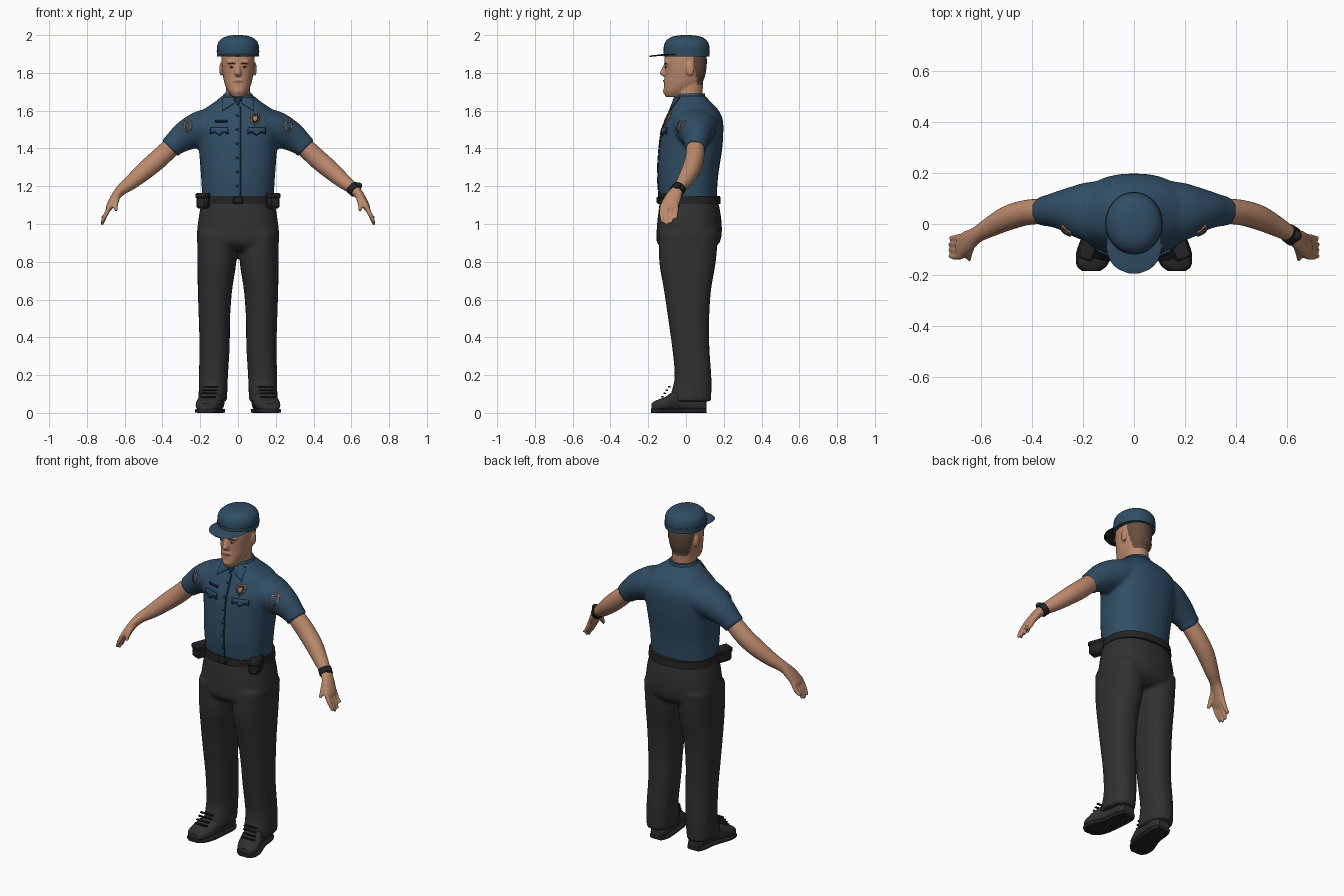
import bpy, bmesh, math
from mathutils import Vector, Matrix
from mathutils.bvhtree import BVHTree

cube = bpy.data.objects.get("Cube")
if cube:
    bpy.data.objects.remove(cube, do_unlink=True)


def material(name, r, g, b):
    m = bpy.data.materials.new(name)
    m.use_nodes = True
    m.diffuse_color = (r, g, b, 1)
    node = m.node_tree.nodes["Principled BSDF"]
    node.inputs["Base Color"].default_value = (r, g, b, 1)
    node.inputs["Roughness"].default_value = 0.8
    return m


NAVY = material("navy cloth", .030, .075, .130)
DARK = material("dark navy trim", .012, .028, .050)
TROUSER = material("charcoal cloth", .030, .030, .031)
BLACK = material("black leather", .017, .017, .018)
SKIN = material("skin", .50, .25, .15)
HAIR = material("brown hair", .13, .075, .05)
GOLD = material("copper badge", .45, .20, .08)
LIP = material("lips", .33, .13, .09)
EYE = material("eye white", .55, .45, .38)
X, Y, Z = (1, 0, 0), (0, 1, 0), (0, 0, 1)
made = []


def smooth_path(pts, sub):
    """Catmull-Rom interpolation of section tuples."""
    out = []
    for i in range(len(pts) - 1):
        a, b, c, d = pts[max(i - 1, 0)], pts[i], pts[i + 1], pts[min(i + 2, len(pts) - 1)]
        for k in range(sub):
            t = k / sub
            out.append([q + .5 * t * (r - p + t * (2 * p - 5 * q + 4 * r - s + t * (3 * (q - r) + s - p)))
                        for p, q, r, s in zip(a, b, c, d)])
    return out + [list(pts[-1])]


def tube(bm, pts, axis=None, ref=X, side=1, n=28, power=2.0, sub=4):
    """Closed loft through sections (x, y, z, radius along ref, other radius)."""
    pts = smooth_path(pts, sub)
    rings = []
    for i, (x, y, z, a, b) in enumerate(pts):
        lo, hi = pts[max(i - 1, 0)], pts[min(i + 1, len(pts) - 1)]
        t = Vector(axis) if axis else (Vector(hi[:3]) - Vector(lo[:3])).normalized()
        u = Vector(ref)
        u = (u - t * u.dot(t)).normalized()
        v = t.cross(u)
        ring = []
        for k in range(n):
            c, s = math.cos(2 * math.pi * k / n), math.sin(2 * math.pi * k / n)
            co = Vector((x, y, z)) + u * a * math.copysign(abs(c) ** (2 / power), c) \
                + v * b * math.copysign(abs(s) ** (2 / power), s)
            ring.append(bm.verts.new((co.x * side, co.y, co.z)))
        rings.append(ring)
    for r, q in zip(rings, rings[1:]):
        for k in range(n):
            bm.faces.new((r[k], r[(k + 1) % n], q[(k + 1) % n], q[k]))
    bm.faces.new(rings[0])
    bm.faces.new(rings[-1])


def blob(bm, loc, size):
    bmesh.ops.create_uvsphere(bm, u_segments=16, v_segments=10, radius=1,
                              matrix=Matrix.Translation(loc) @ Matrix.Diagonal((*size, 1)))


def box(bm, loc, size, turn=0, bevel=.006):
    new = bmesh.ops.create_cube(bm, size=1, matrix=Matrix.Translation(loc)
                                @ Matrix.Rotation(turn, 4, 'Z') @ Matrix.Diagonal((*size, 1)))
    edges = {e for v in new["verts"] for e in v.link_edges}
    bmesh.ops.bevel(bm, geom=list(edges), offset=bevel, segments=1, affect='EDGES')


def finish(name, bm, *mats, voxel=0, relax=0, thick=0):
    bmesh.ops.recalc_face_normals(bm, faces=bm.faces[:])
    me = bpy.data.meshes.new(name)
    bm.to_mesh(me)
    bm.free()
    ob = bpy.data.objects.new(name, me)
    bpy.context.collection.objects.link(ob)
    bpy.context.view_layer.objects.active = ob
    if voxel:
        m = ob.modifiers.new("fuse", 'REMESH')
        m.mode, m.voxel_size = 'VOXEL', voxel
        s = ob.modifiers.new("relax", 'SMOOTH')
        s.iterations = relax
        for mod in ("fuse", "relax"):
            bpy.ops.object.modifier_apply(modifier=mod)
    if thick:
        m = ob.modifiers.new("thickness", 'SOLIDIFY')
        m.thickness, m.offset = thick, 0
    ob.data.materials.clear()
    for m in mats:
        ob.data.materials.append(m)
    made.append(ob)
    return ob


def surface(ob):
    return BVHTree.FromPolygons([v.co for v in ob.data.vertices], [p.vertices for p in ob.data.polygons])


def plate(name, tree, outline, mat, side=1, lift=.003, thick=.006, step=.02):
    """Thin plate with an x-z outline, laid on the front of a surface."""
    bm = bmesh.new()
    bm.faces.new([bm.verts.new((x * side, 0, z)) for x, z in outline])
    for axis, i in ((X, 0), (Z, 2)):
        vals = [v.co[i] for v in bm.verts]
        for k in range(math.ceil(min(vals) / step), math.floor(max(vals) / step) + 1):
            bmesh.ops.bisect_plane(bm, geom=bm.verts[:] + bm.edges[:] + bm.faces[:],
                                   plane_co=Vector(axis) * k * step, plane_no=axis)
    for v in bm.verts:
        hit = tree.ray_cast(Vector((v.co.x, -1, v.co.z)), Vector(Y))[0]
        v.co.y = (hit.y if hit else -.08) - lift
    finish(name, bm, mat, thick=thick)


def rect(x0, x1, z0, z1):
    return [(x0, z0), (x1, z0), (x1, z1), (x0, z1)]


def shield(x, z, w, h):
    return [(x + w * a, z + h * b) for a, b in ((0, -1), (.8, -.55), (1, .3), (.75, .9), (0, .75),
                                               (-.75, .9), (-1, .3), (-.8, -.55))]


# Shirt: torso and short sleeves fused
bm = bmesh.new()
tube(bm, [(0, .012, 1.12, .188, .150), (0, .010, 1.25, .196, .160), (0, .025, 1.40, .208, .167),
          (0, .035, 1.50, .222, .163), (0, .045, 1.56, .215, .148), (0, .042, 1.61, .175, .125),
          (0, .035, 1.645, .125, .098), (0, .022, 1.68, .083, .078)], axis=Z, power=2.3)
for s in (-1, 1):
    tube(bm, [(.12, .045, 1.535, .125, .085), (.20, .050, 1.505, .112, .092), (.28, .055, 1.465, .080, .080),
              (.335, .052, 1.425, .062, .063), (.362, .050, 1.400, .060, .060)], ref=Y, side=s)
shirt = finish("shirt", bm, NAVY, voxel=.011, relax=4)

# Trousers: hips and legs fused
bm = bmesh.new()
tube(bm, [(0, .015, 1.13, .190, .152), (0, .018, 1.05, .206, .166), (0, .017, .96, .217, .173),
          (0, .012, .90, .214, .165), (0, .010, .86, .170, .120)], axis=Z, power=2.3)
for s in (-1, 1):
    tube(bm, [(.112, .014, .96, .104, .158), (.112, .008, .80, .103, .150), (.122, .008, .65, .091, .125),
              (.125, .014, .50, .083, .109), (.124, .025, .35, .080, .099), (.130, .037, .20, .077, .097),
              (.132, .030, .12, .076, .105), (.135, .020, .06, .076, .112)], axis=Z, side=s, power=2.3)
finish("trousers", bm, TROUSER, voxel=.011, relax=4)

# Shoes, soles and laces: (y, centre x, half width, height)
last = [(.108, .125, .035, .05), (.07, .125, .052, .08), (0, .130, .055, .11), (-.06, .143, .062, .105),
        (-.11, .155, .067, .075), (-.16, .165, .056, .055), (-.183, .168, .030, .04)]
for s, word in ((-1, "right"), (1, "left")):
    bm = bmesh.new()
    tube(bm, [(x, y, .01 + h / 2, w, h / 2) for y, x, w, h in last], axis=Y, side=s, power=2.6)
    finish(word + "_shoe", bm, TROUSER)
    bm = bmesh.new()
    tube(bm, [(x, y * 1.01, .011, w + .004, .011) for y, x, w, h in last], axis=Y, side=s, power=6)
    finish(word + "_sole", bm, BLACK)
    bm = bmesh.new()
    for k in range(4):
        box(bm, (s * (.158 - .004 * k), -.125 + .012 * k, .085 + .018 * k), (.085, .014, .008), bevel=.002)
    finish(word + "_laces", bm, BLACK)

# Arms with palms, fingers and thumbs
for s, word in ((-1, "right"), (1, "left")):
    bm = bmesh.new()
    tube(bm, [(.29, .055, 1.455, .045, .045), (.355, .050, 1.405, .049, .050), (.42, .045, 1.345, .050, .052),
              (.49, .025, 1.285, .049, .049), (.56, -.010, 1.225, .040, .040), (.615, -.042, 1.183, .032, .030),
              (.648, -.065, 1.145, .042, .024), (.678, -.088, 1.095, .047, .019),
              (.688, -.092, 1.075, .040, .014)], ref=Y, side=s, n=20)
    for k in range(4):
        y, drop = -.125 + .025 * k, (.012, 0, .008, .035)[k]
        tube(bm, [(.675, y, 1.10, .013, .013), (.700, y - .004, 1.05, .012, .012),
                  (.722, y - .002 * k, .995 + drop, .008, .008)], ref=Y, side=s, n=10)
    tube(bm, [(.640, -.085, 1.145, .018, .018), (.648, -.120, 1.105, .014, .014),
              (.645, -.138, 1.070, .009, .009)], ref=Y, side=s, n=10)
    finish(word + "_arm", bm, SKIN, voxel=.006, relax=2)

# Wristwatch
bm = bmesh.new()
tube(bm, [(.602, -.034, 1.195, .037, .036), (.624, -.049, 1.173, .039, .035)], ref=Y, sub=1)
blob(bm, (.637, -.046, 1.203), (.020, .020, .018))
finish("wristwatch", bm, BLACK)

# Head and neck, with hair assigned by position
bm = bmesh.new()
tube(bm, [(0, .020, 1.62, .072, .062), (0, .015, 1.68, .066, .072), (0, .020, 1.74, .064, .070),
          (0, .02, 1.79, .060, .070)], axis=Z)
tube(bm, [(0, -.068, 1.672, .028, .040), (0, -.045, 1.70, .052, .073), (0, -.018, 1.74, .070, .098),
          (0, -.006, 1.78, .079, .106), (0, -.002, 1.83, .086, .111), (0, -.002, 1.88, .088, .112),
          (0, 0, 1.93, .080, .100)], axis=Z, power=2.2)
tube(bm, [(0, -.106, 1.845, .010, .012), (0, -.116, 1.82, .012, .014), (0, -.122, 1.797, .019, .018),
          (0, -.112, 1.782, .014, .010)], axis=Z, n=14)
blob(bm, (0, -.105, 1.757), (.030, .016, .012))
blob(bm, (0, -.104, 1.702), (.028, .018, .018))
for s in (-1, 1):
    blob(bm, (s * .033, -.097, 1.857), (.030, .018, .010))
    blob(bm, (s * .090, .022, 1.82), (.009, .022, .036))
head = finish("head", bm, SKIN, HAIR, voxel=.006, relax=2)
for f in head.data.polygons:
    x, y, z = f.center
    f.material_index = int(z > 1.735 and y > .035 + (1.9 - z) * .15 and abs(x) < .089)

# Face details
face = surface(head)
plate("mouth", face, [(-.026, 1.755), (0, 1.748), (.026, 1.755), (0, 1.763)], LIP, lift=.001, thick=.002)
for s, word in ((-1, "right"), (1, "left")):
    plate(word + "_eye", face, [(.02, 1.831), (.034, 1.826), (.047, 1.831), (.034, 1.837)], EYE, s, .001, .002)
    plate(word + "_iris", face, rect(.030, .038, 1.827, 1.836), BLACK, s, .002, .002)
    plate(word + "_eyebrow", face, [(.014, 1.847), (.050, 1.849), (.048, 1.855), (.016, 1.853)], HAIR, s, .001, .002)

# Cap: crown, band and peak with a dark underside
bm = bmesh.new()
tube(bm, [(0, .003, 1.90, .108, .120), (0, .003, 1.935, .111, .121), (0, .003, 1.965, .102, .112),
          (0, .003, 1.988, .075, .085), (0, .003, 1.998, .040, .045), (0, .003, 2.0, .006, .006)], axis=Z, n=36)
finish("cap_crown", bm, NAVY)
bm = bmesh.new()
tube(bm, [(0, .003, 1.888, .111, .121), (0, .003, 1.917, .113, .123)], axis=Z, n=36, sub=1)
finish("cap_band", bm, NAVY)
bm = bmesh.new()
tube(bm, [(0, -.05, 1.897, .104, .005), (0, -.10, 1.897, .107, .005), (0, -.145, 1.893, .092, .004),
          (0, -.175, 1.890, .064, .004), (0, -.193, 1.888, .022, .003)], axis=Y, n=24)
peak = finish("cap_peak", bm, NAVY, BLACK)
for f in peak.data.polygons:
    f.material_index = int(f.normal.z < -.3)

# Belt, buckle and pouches
bm = bmesh.new()
tube(bm, [(0, .018, 1.105, .198, .166), (0, .018, 1.148, .195, .163)], axis=Z, power=2.3, n=40, sub=1)
finish("belt", bm, BLACK)
bm = bmesh.new()
box(bm, (0, -.148, 1.127), (.055, .014, .038))
finish("belt_buckle", bm, BLACK)
for s, word in ((-1, "right"), (1, "left")):
    bm = bmesh.new()
    box(bm, (s * .178, -.085, 1.122), (.062, .105, .080), s * .35, .012)
    box(bm, (s * .178, -.087, 1.150), (.067, .110, .030), s * .35, .008)
    finish(word + "_pouch", bm, BLACK)

# Shirt details: collar, placket, buttons, pockets, badges
chest = surface(shirt)
bm = bmesh.new()
tube(bm, [(0, .022, 1.655, .090, .083), (0, .024, 1.692, .074, .076)], axis=Z, n=32, sub=1)
finish("collar_band", bm, NAVY)
plate("open_neck", chest, [(-.028, 1.675), (0, 1.625), (.028, 1.675)], DARK, lift=.004)
plate("placket", chest, rect(.008, .015, 1.15, 1.625), DARK, thick=.004)
bm = bmesh.new()
for k in range(6):
    z = 1.20 + .075 * k
    blob(bm, chest.ray_cast(Vector((-.004, -1, z)), Vector(Y))[0], (.006, .005, .006))
finish("shirt_buttons", bm, DARK)
for s, word in ((-1, "right"), (1, "left")):
    plate(word + "_collar_flap", chest, [(.022, 1.672), (.080, 1.668), (.082, 1.600), (.018, 1.640)], NAVY, s, .007)
    plate(word + "_pocket_edge", chest, [(.05, 1.50), (.05, 1.475), (.075, 1.483), (.098, 1.466), (.121, 1.483),
                                         (.146, 1.475), (.146, 1.50)], DARK, s, .003)
    plate(word + "_pocket_flap", chest, [(.053, 1.51), (.053, 1.481), (.075, 1.489), (.098, 1.472), (.121, 1.489),
                                         (.143, 1.481), (.143, 1.51)], NAVY, s, .006)
    plate(word + "_sleeve_patch_edge", chest, shield(.265, 1.515, .021, .035), GOLD, s, .003)
    plate(word + "_sleeve_patch", chest, shield(.265, 1.515, .016, .029), NAVY, s, .006)
plate("badge", chest, shield(.09, 1.557, .026, .034), GOLD, lift=.006)
plate("badge_inset", chest, shield(.09, 1.557, .020, .027), DARK, lift=.009)
plate("badge_centre", chest, shield(.09, 1.557, .011, .016), GOLD, lift=.012)
plate("name_bar", chest, rect(-.12, -.055, 1.540, 1.549), DARK, lift=.006)

# Smooth shading with sharp edges kept
bpy.ops.object.select_all(action='DESELECT')
for ob in made:
    ob.select_set(True)
bpy.ops.object.shade_smooth_by_angle(angle=math.radians(42))
